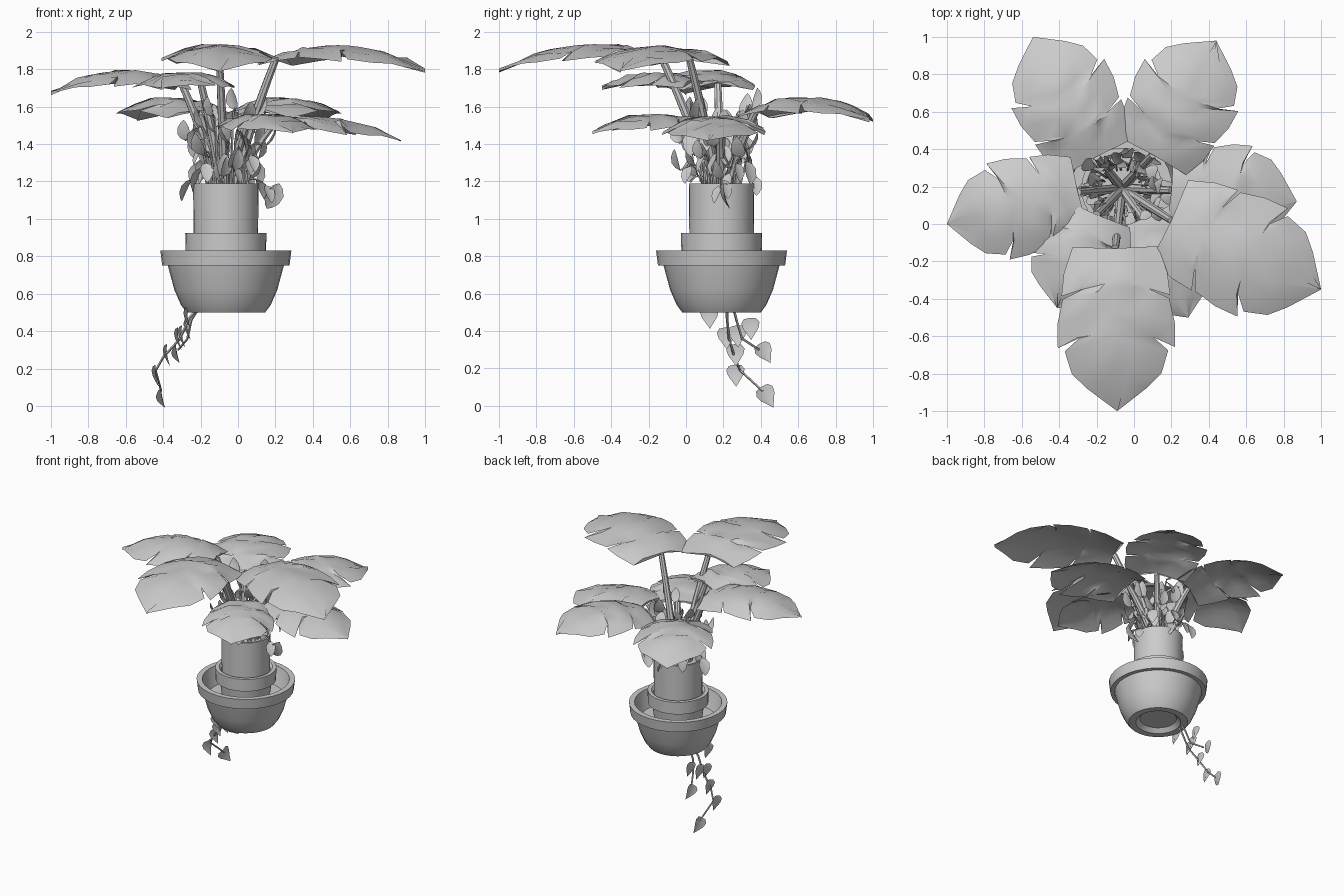
import bpy, bmesh, math, random
from mathutils import Vector

if "Cube" in bpy.data.objects:
    bpy.data.objects.remove(bpy.data.objects["Cube"])

random.seed(7)
CX, CY = -0.065, 0.19


def make_object(name, bm, smooth=True):
    me = bpy.data.meshes.new(name)
    bm.to_mesh(me)
    bm.free()
    ob = bpy.data.objects.new(name, me)
    bpy.context.collection.objects.link(ob)
    if smooth:
        bpy.ops.object.select_all(action='DESELECT')
        ob.select_set(True)
        bpy.context.view_layer.objects.active = ob
        bpy.ops.object.shade_smooth_by_angle(angle=math.radians(35))
    return ob


def lathe(name, profile, sides=32):
    bm = bmesh.new()
    vs = [bm.verts.new((r, 0, z)) for r, z in profile]
    es = [bm.edges.new(p) for p in zip(vs, vs[1:])]
    bmesh.ops.spin(bm, geom=vs + es, cent=(0, 0, 0), axis=(0, 0, 1),
                   angle=2 * math.pi, steps=sides, use_merge=True)
    bmesh.ops.remove_doubles(bm, verts=bm.verts[:], dist=1e-4)
    bmesh.ops.recalc_face_normals(bm, faces=bm.faces[:])
    bmesh.ops.translate(bm, verts=bm.verts[:], vec=(CX, CY, 0))
    return make_object(name, bm)


def tube(bm, pts, r0, r1, sides=6):
    pts = [Vector(p) for p in pts]
    rings = []
    for i, p in enumerate(pts):
        d = (pts[min(i + 1, len(pts) - 1)] - pts[max(i - 1, 0)]).normalized()
        a = d.cross(Vector((0.3, 0.9, 0.1))).normalized()
        b = d.cross(a)
        r = r0 + (r1 - r0) * i / (len(pts) - 1)
        rings.append([bm.verts.new(p + r * (a * math.cos(t) + b * math.sin(t)))
                      for t in (2 * math.pi * k / sides for k in range(sides))])
    for A, B in zip(rings, rings[1:]):
        for k in range(sides):
            n = (k + 1) % sides
            bm.faces.new((A[k], A[n], B[n], B[k]))
    bm.faces.new(rings[0][::-1])
    bm.faces.new(rings[-1])


def bezier(p0, p1, p2, n=7):
    p0, p1, p2 = Vector(p0), Vector(p1), Vector(p2)
    return [p0 * (1 - t) ** 2 + p1 * 2 * t * (1 - t) + p2 * t * t
            for t in (i / n for i in range(n + 1))]


# Hanging bowl, inner pot and cylindrical liner with soil
lathe("outer_bowl", [(0, .53), (.13, .53), (.16, .5), (.21, .5), (.24, .54), (.275, .62),
                     (.31, .75), (.34, .75), (.35, .83), (.31, .83), (.29, .75),
                     (.27, .70), (0, .70)])
lathe("inner_pot", [(0, .70), (.17, .70), (.185, .82), (.215, .83), (.217, .925),
                    (.19, .925), (.175, .91)])
lathe("liner", [(.172, .88), (.175, 1.19), (.16, 1.19), (.16, 1.165), (0, 1.17)])

# Half outline of the split leaf: (rib position, outline position, half width)
HALF = [(0.0, 0.0, .03), (0.0, -.01, .8), (.08, .15, .97), (.12, .29, 1.02),
        (.2, .25, .62), (.24, .31, 1.0), (.34, .46, 1.1), (.42, .61, 1.1),
        (.5, .55, .7), (.55, .63, .97), (.64, .77, .84), (.75, .86, .56), (1, 1, 0)]


def big_leaf(name, base, tip, width, arch, droop=0.06):
    base, tip = Vector(base), Vector(tip)
    axis = tip - base
    side = Vector((-axis.y, axis.x, 0)).normalized()
    bm = bmesh.new()

    def point(u, v, jitter=0.0):
        p = base + axis * u + side * (v * width)
        p.z += arch * 4 * u * (1 - u) - droop * v * v + random.uniform(-jitter, jitter)
        return bm.verts.new(p)

    for s in (1, -1):
        rows = []
        for m, u, v in HALF:
            rows.append([point(m + (u - m) * f, s * v * f, .014 if 0 < f < 1 else 0)
                         for f in (0, .33, .66, 1)])
        for A, B in zip(rows, rows[1:]):
            for k in range(3):
                q = (A[k], A[k + 1], B[k + 1], B[k])
                bm.faces.new(q if s < 0 else q[::-1])
    bmesh.ops.remove_doubles(bm, verts=bm.verts[:], dist=1e-4)
    bmesh.ops.recalc_face_normals(bm, faces=bm.faces[:])
    make_object(name, bm)
    # Stalk from the soil to the leaf base
    foot = Vector((CX, CY, 1.15)) + Vector((base.x - CX, base.y - CY, 0)) * .12
    bend = foot.lerp(base, .5) + Vector((0, 0, .05))
    bm = bmesh.new()
    tube(bm, bezier(foot, bend, base + Vector((0, 0, -.01))), .028, .02, 8)
    make_object(name + "_stalk", bm)


LEAVES = {
    "front": ((-.1, -.13, 1.87), (-.09, -1, 1.79), .285, .10),
    "right": ((.2, .02, 1.86), (1, -.35, 1.79), .29, .10),
    "left": ((-.3, .17, 1.73), (-1, 0, 1.67), .24, .09),
    "back_left": ((-.2, .36, 1.58), (-.54, 1, 1.53), .255, .09),
    "back_right": ((.10, .37, 1.58), (.44, .98, 1.53), .26, .09),
    "low_right": ((.2, .18, 1.53), (.87, .12, 1.42), .25, .06),
    "front_left": ((-.2, .05, 1.74), (-.41, -.45, 1.70), .24, .06),
    "low_front": ((.05, .03, 1.53), (.29, -.5, 1.46), .23, .06),
}
for key, args in LEAVES.items():
    big_leaf(key + "_leaf", *args)


def small_leaf(bm, pos, direction, normal, length, shape):
    d = direction.normalized()
    s = d.cross(normal).normalized()
    n = s.cross(d)
    mid, lo, hi = [], [], []
    for u, v in shape:
        p = pos + d * (u * length) - n * (length * .25 * u * u)
        mid.append(bm.verts.new(p))
        lo.append(bm.verts.new(p - (s * v - n * v * .3) * length))
        hi.append(bm.verts.new(p + (s * v + n * v * .3) * length))
    for i in range(len(shape) - 1):
        bm.faces.new((mid[i], lo[i], lo[i + 1], mid[i + 1]))
        bm.faces.new((hi[i], mid[i], mid[i + 1], hi[i + 1]))


OVAL = [(0, .01), (.15, .2), (.4, .32), (.7, .28), (.9, .14), (1, .005)]
HEART = [(0, .02), (.05, .3), (.25, .43), (.5, .36), (.78, .16), (1, .005)]

# Bushy small foliage around the stalks
bm = bmesh.new()
for i in range(26):
    a = i * 2.4
    out = Vector((math.cos(a), math.sin(a), 0))
    c = Vector((CX, CY, 1.16))
    reach = random.uniform(.12, .23)
    top = .02 + .4 * ((i * 7) % 26) / 25
    path = bezier(c + out * .1, c + out * .11 + Vector((0, 0, top + .08)),
                  c + out * reach + Vector((0, 0, top)))
    tube(bm, path, .007, .005, 4)
    for k in (3, 5, 7):
        b = a + random.uniform(-1.4, 1.4)
        d = Vector((math.cos(b) * .7, math.sin(b) * .7, random.choice((-1.3, -.8, .7, 1.2))))
        nrm = Vector((math.cos(b), math.sin(b), .9 if d.z < 0 else -.9))
        small_leaf(bm, path[k], d, nrm, random.uniform(.10, .135), OVAL)
# Larger drooping leaf on the right side
small_leaf(bm, Vector((.22, .2, 1.19)), Vector((-.4, 0, -1)), Vector((.3, -1, 0)), .15, OVAL)
bmesh.ops.remove_doubles(bm, verts=bm.verts[:], dist=1e-4)
make_object("small_foliage", bm)

# Trailing vines with heart leaves below the bowl
bm = bmesh.new()
VINES = [[(-.2, .22, .54), (-.26, .22, .47), (-.31, .23, .36), (-.40, .26, .26),
          (-.44, .29, .19), (-.41, .41, .08)],
         [(-.2, .25, .54), (-.25, .27, .46), (-.27, .30, .36), (-.32, .39, .30)]]
for v in VINES:
    tube(bm, v, .008, .006, 5)
VINE_LEAVES = [(-.41, .40, .10), (-.44, .26, .22), (-.33, .39, .33), (-.38, .26, .33),
               (-.32, .21, .42), (-.30, .27, .43), (-.27, .34, .47), (-.27, .12, .53)]
for i, p in enumerate(VINE_LEAVES):
    turn = .7 if i in (0, 2) else .1
    small_leaf(bm, Vector(p), Vector((-.1, turn, -1)), Vector((-1, .1, .3)),
               .125 if i == 0 else .115, HEART)
bmesh.ops.remove_doubles(bm, verts=bm.verts[:], dist=1e-4)
make_object("trailing_vines", bm)
